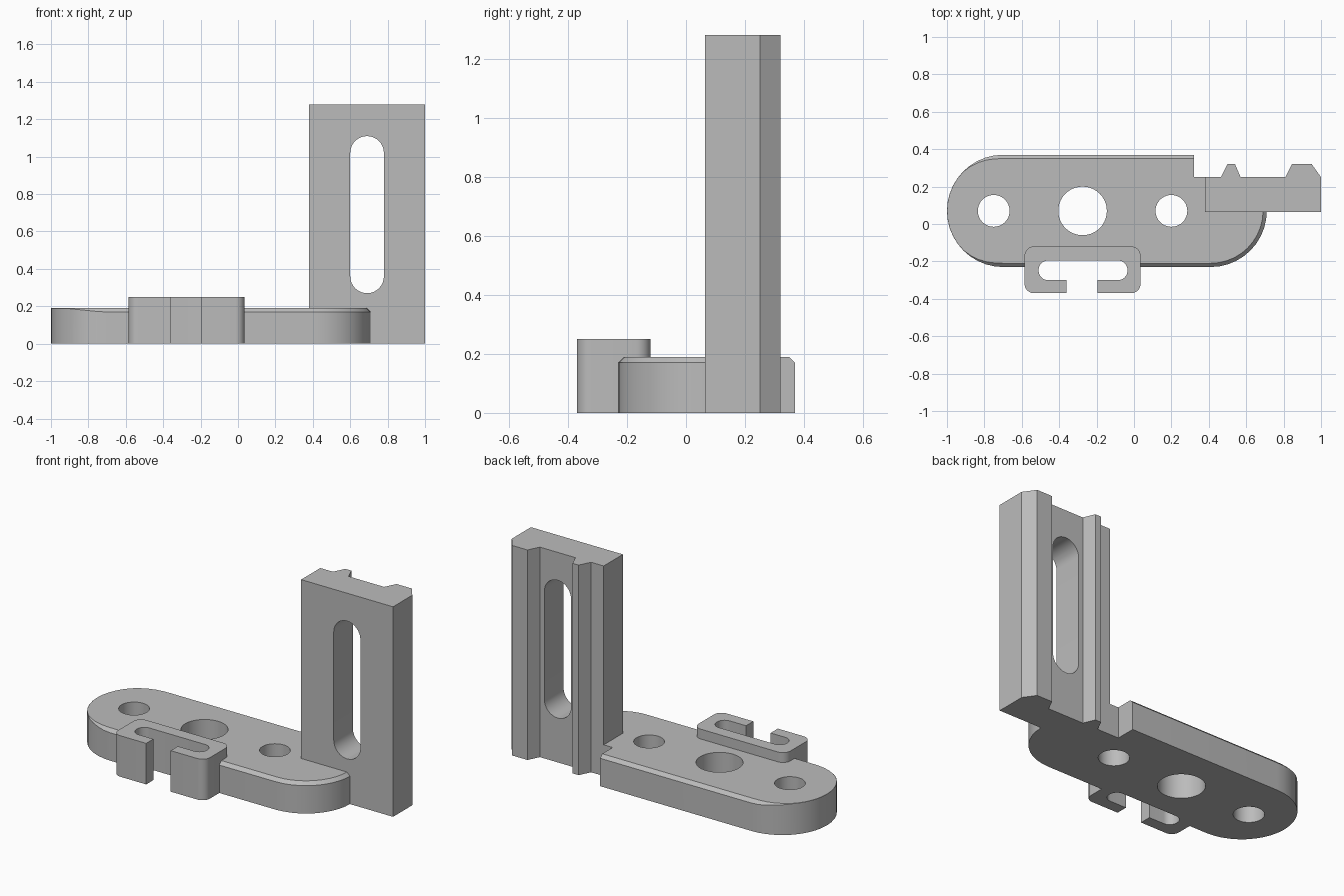
import bpy
import bmesh
from math import pi, cos, sin, radians
from mathutils import Vector

cube = bpy.data.objects.get("Cube")
if cube:
    bpy.data.objects.remove(cube, do_unlink=True)

grey = bpy.data.materials.new("plain grey")
grey.use_nodes = True
colour = (0.5, 0.5, 0.5, 1)
grey.diffuse_color = colour
grey.node_tree.nodes["Principled BSDF"].inputs["Base Color"].default_value = colour


def loft(name, rings):
    """Solid through matching rings of points, capped at both ends."""
    bm = bmesh.new()
    loops = [[bm.verts.new(p) for p in ring] for ring in rings]
    for a, b in zip(loops, loops[1:]):
        for i in range(len(a)):
            j = (i + 1) % len(a)
            bm.faces.new((a[i], a[j], b[j], b[i]))
    bm.faces.new(loops[0])
    bm.faces.new(loops[-1])
    bmesh.ops.recalc_face_normals(bm, faces=bm.faces)
    mesh = bpy.data.meshes.new(name)
    bm.to_mesh(mesh)
    bm.free()
    mesh.materials.append(grey)
    obj = bpy.data.objects.new(name, mesh)
    bpy.context.collection.objects.link(obj)
    return obj


def prism(name, outline, lo, hi, along_y=False):
    if along_y:
        return loft(name, [[(u, d, v) for u, v in outline] for d in (lo, hi)])
    return loft(name, [[(u, v, d) for u, v in outline] for d in (lo, hi)])


def rounded(corners, steps=8):
    """Outline from (x, y, radius) right-angled corners."""
    out = []
    for i, (x, y, r) in enumerate(corners):
        p = Vector((x, y))
        if r == 0:
            out.append(p)
            continue
        a = (Vector(corners[i - 1][:2]) - p).normalized()
        b = (Vector(corners[(i + 1) % len(corners)][:2]) - p).normalized()
        for k in range(steps + 1):
            t = k / steps * pi / 2
            out.append(p + r * (a * (1 - sin(t)) + b * (1 - cos(t))))
    return out


def box(x0, x1, y0, y1, r=0):
    return rounded([(x0, y0, r), (x1, y0, r), (x1, y1, r), (x0, y1, r)])


def circle(x, y, r, n=40):
    return [(x + r * cos(2 * pi * i / n), y + r * sin(2 * pi * i / n)) for i in range(n)]


def cut(obj, cutter):
    cutter.hide_render = True
    mod = obj.modifiers.new("cut", "BOOLEAN")
    mod.operation = "DIFFERENCE"
    mod.solver = "EXACT"
    mod.object = cutter
    bpy.context.view_layer.objects.active = obj
    bpy.ops.object.modifier_apply(modifier=mod.name)
    bpy.data.objects.remove(cutter, do_unlink=True)


# Base plate: stadium whose top chamfer fades out at the left end
RADIUS, MID_Y, TOP, STEPS = 0.30, 0.07, 0.19, 20
bottom, shoulder, top = [], [], []
for centre, start in ((0.41, -pi / 2), (-0.70, pi / 2)):
    for k in range(STEPS + 1):
        t = start + pi * k / STEPS
        x, y = centre + RADIUS * cos(t), MID_Y + RADIUS * sin(t)
        c = 0.02 * min(1, max(0.04, (x + 0.93) / 0.2))
        bottom.append((x, y, 0))
        shoulder.append((x, y, TOP - c))
        top.append((centre + (RADIUS - c) * cos(t), MID_Y + (RADIUS - c) * sin(t), TOP))
base = loft("base_plate", [bottom, shoulder, top])

# Holes, rear notch and clip opening in the base
for x, r in ((-0.75, 0.085), (-0.275, 0.13), (0.2, 0.085)):
    cut(base, prism("hole_cutter", circle(x, MID_Y, r), -0.1, 0.5))
cut(base, prism("notch_cutter", box(0.32, 1.2, 0.25, 0.6), -0.1, 0.5))
cut(base, prism("clip_cutter", box(-0.51, -0.035, -0.30, -0.195, 0.05), -0.1, 0.5))

# Upright with two ridges on its back and a long slot
upright = prism("upright", [
    (0.38, 0.065), (1.0, 0.065), (1.0, 0.25), (0.95, 0.32), (0.845, 0.32), (0.81, 0.25),
    (0.57, 0.25), (0.54, 0.32), (0.50, 0.32), (0.465, 0.25), (0.38, 0.25)], 0, 1.28)
cut(upright, prism("slot_cutter", box(0.60, 0.78, 0.27, 1.11, 0.0899), -0.2, 0.6, True))

# C-shaped clip on the front
clip = prism("clip", rounded([
    (-0.585, -0.37, 0.05), (-0.36, -0.37, 0), (-0.36, -0.30, 0), (-0.51, -0.30, 0.05),
    (-0.51, -0.195, 0.05), (-0.035, -0.195, 0.05), (-0.035, -0.30, 0.05), (-0.195, -0.30, 0),
    (-0.195, -0.37, 0), (0.035, -0.37, 0.05), (0.035, -0.12, 0.05), (-0.585, -0.12, 0.05)]),
    0, 0.25)

for obj in (base, upright, clip):
    bpy.ops.object.select_all(action="DESELECT")
    obj.select_set(True)
    bpy.context.view_layer.objects.active = obj
    bpy.ops.object.shade_smooth_by_angle(angle=radians(30))
